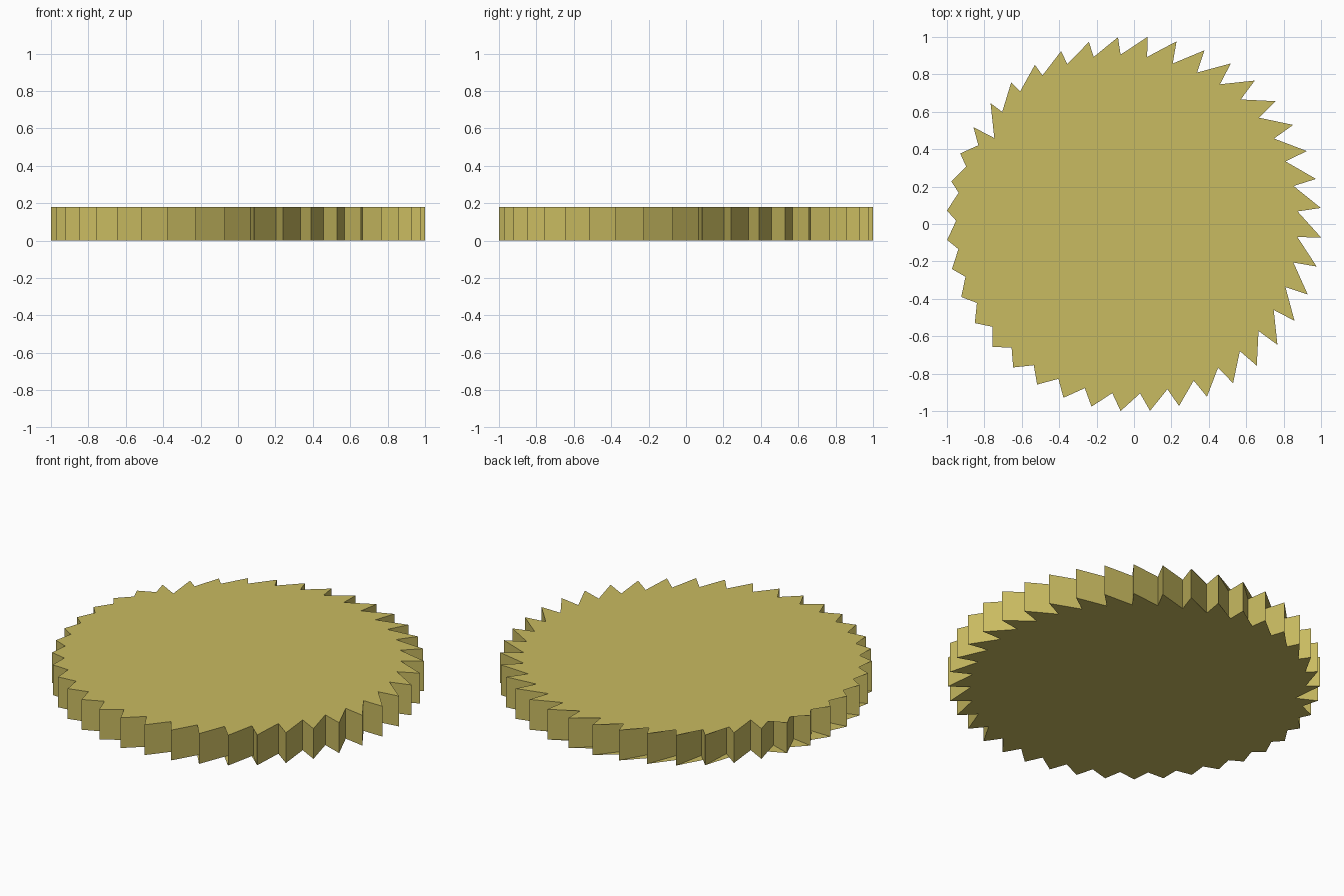
import bpy, bmesh, math

if "Cube" in bpy.data.objects:
    bpy.data.objects.remove(bpy.data.objects["Cube"])

TEETH, HEIGHT = 40, 0.18
TIP_R, ROOT_R = 1.0026, 0.877

mat = bpy.data.materials.new("khaki_gold")
mat.diffuse_color = (0.584, 0.497, 0.119, 1)
mat.use_nodes = True
mat.node_tree.nodes["Principled BSDF"].inputs["Base Color"].default_value = mat.diffuse_color


def polar(r, compass):
    a = math.radians(compass)
    return r * math.sin(a), r * math.cos(a)


# saw-tooth outline, clockwise, starting at the root point the caps fan from
start = 301.1
outline = []
for i in range(TEETH):
    az = start + i * 360 / TEETH
    outline.append(polar(ROOT_R, az + 0.5))
    outline.append(polar(TIP_R, az + 360 / TEETH))
outline.reverse()                      # counter-clockwise
outline = outline[-1:] + outline[:-1]  # root point first again

bm = bmesh.new()
low = [bm.verts.new((x, y, 0)) for x, y in outline]
top = [bm.verts.new((x, y, HEIGHT)) for x, y in outline]
n = len(outline)

# tooth walls
for i in range(n):
    j = (i + 1) % n
    bm.faces.new((low[i], low[j], top[j], top[i]))

# flat caps, fanned from one root point; every triangle faces outward
for ring, sign in ((top, 1), (low, -1)):
    for i in range(1, n - 1):
        f = bm.faces.new((ring[0], ring[i], ring[i + 1]))
        f.normal_update()
        if f.normal.z * sign < 0:
            f.normal_flip()

mesh = bpy.data.meshes.new("toothed_disc")
bm.to_mesh(mesh)
bm.free()
mesh.materials.append(mat)
disc = bpy.data.objects.new("toothed_disc", mesh)
bpy.context.collection.objects.link(disc)
